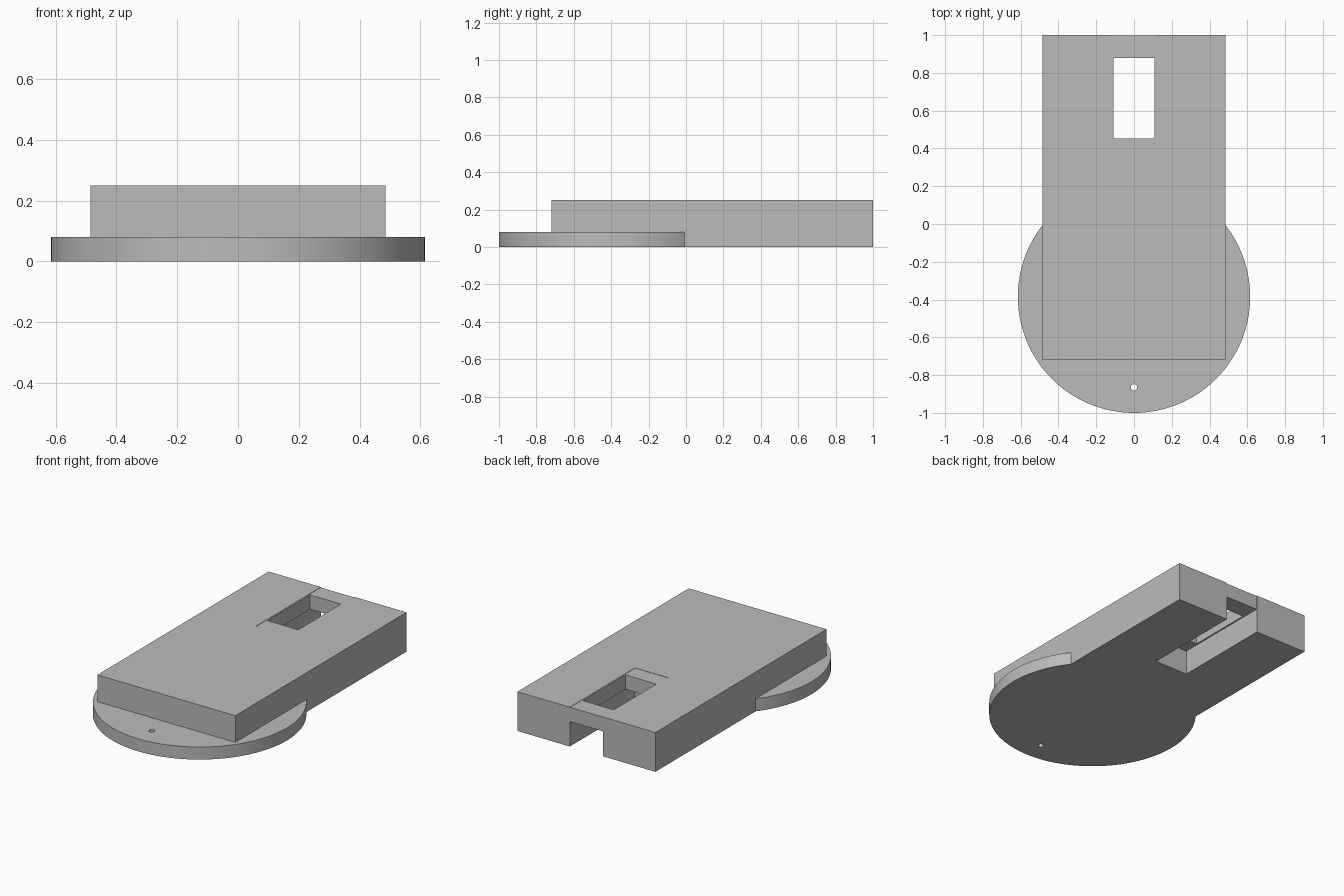
import bpy
import bmesh
import math
from mathutils import Matrix, Vector

default = bpy.data.objects.get("Cube")
if default:
    bpy.data.objects.remove(default, do_unlink=True)

HEIGHT = 0.25
HALF_WIDTH = 0.485
SLOT = 0.117
DISC_Y, DISC_R, DISC_H = -0.385, 0.615, 0.08

grey = bpy.data.materials.new("plain_grey")
grey.use_nodes = True
colour = (0.5, 0.5, 0.5, 1)
grey.diffuse_color = colour
grey.node_tree.nodes["Principled BSDF"].inputs["Base Color"].default_value = colour


def finish(name, bm):
    mesh = bpy.data.meshes.new(name)
    bm.to_mesh(mesh)
    bm.free()
    mesh.materials.append(grey)
    obj = bpy.data.objects.new(name, mesh)
    bpy.context.collection.objects.link(obj)
    return obj


def box(name, low, high):
    low, high = Vector(low), Vector(high)
    bm = bmesh.new()
    place = Matrix.Translation((low + high) / 2) @ Matrix.Diagonal((*(high - low), 1))
    bmesh.ops.create_cube(bm, size=1, matrix=place)
    return finish(name, bm)


def cylinder(name, y, radius, low, high, sides):
    bm = bmesh.new()
    bmesh.ops.create_cone(bm, cap_ends=True, segments=sides, radius1=radius,
                          radius2=radius, depth=high - low,
                          matrix=Matrix.Translation((0, y, (low + high) / 2)))
    return finish(name, bm)


def cut(target, cutter):
    cutter.hide_render = True
    mod = target.modifiers.new("cut", "BOOLEAN")
    mod.operation = "DIFFERENCE"
    mod.solver = "EXACT"
    mod.object = cutter
    bpy.context.view_layer.objects.active = target
    bpy.ops.object.modifier_apply(modifier=mod.name)
    bpy.data.objects.remove(cutter, do_unlink=True)


# Long rectangular body with a channel under the back end
body = box("body", (-HALF_WIDTH, -0.72, 0), (HALF_WIDTH, 1, HEIGHT))
cut(body, box("channel_cutter", (-SLOT, 0.345, -0.1), (SLOT, 1.1, 0.157)))

# Window through the channel roof, leaving a bridge at the back
cut(body, box("window_cutter", (-0.108, 0.452, 0.1), (0.108, 0.88, 0.4)))

# Bridge and roof sit just below the surrounding surfaces
cut(body, box("roof_recess_cutter", (-SLOT, 0.345, HEIGHT - 0.002), (SLOT, 1.1, 0.4)))
cut(body, box("bridge_recess_cutter", (-SLOT, 0.997, 0.1), (SLOT, 1.1, 0.4)))

# Round base flange, trimmed to meet the body, with a small hole
flange = cylinder("round_flange", DISC_Y, DISC_R, 0, DISC_H, 128)
cut(flange, box("body_space_cutter", (-HALF_WIDTH, -0.72, -0.1), (HALF_WIDTH, 1, 0.4)))
cut(flange, cylinder("hole_cutter", -0.865, 0.017, -0.1, 0.2, 24))

# Smooth curved walls, sharp edges elsewhere
bpy.ops.object.select_all(action="DESELECT")
flange.select_set(True)
bpy.context.view_layer.objects.active = flange
bpy.ops.object.shade_smooth_by_angle(angle=math.radians(30))
